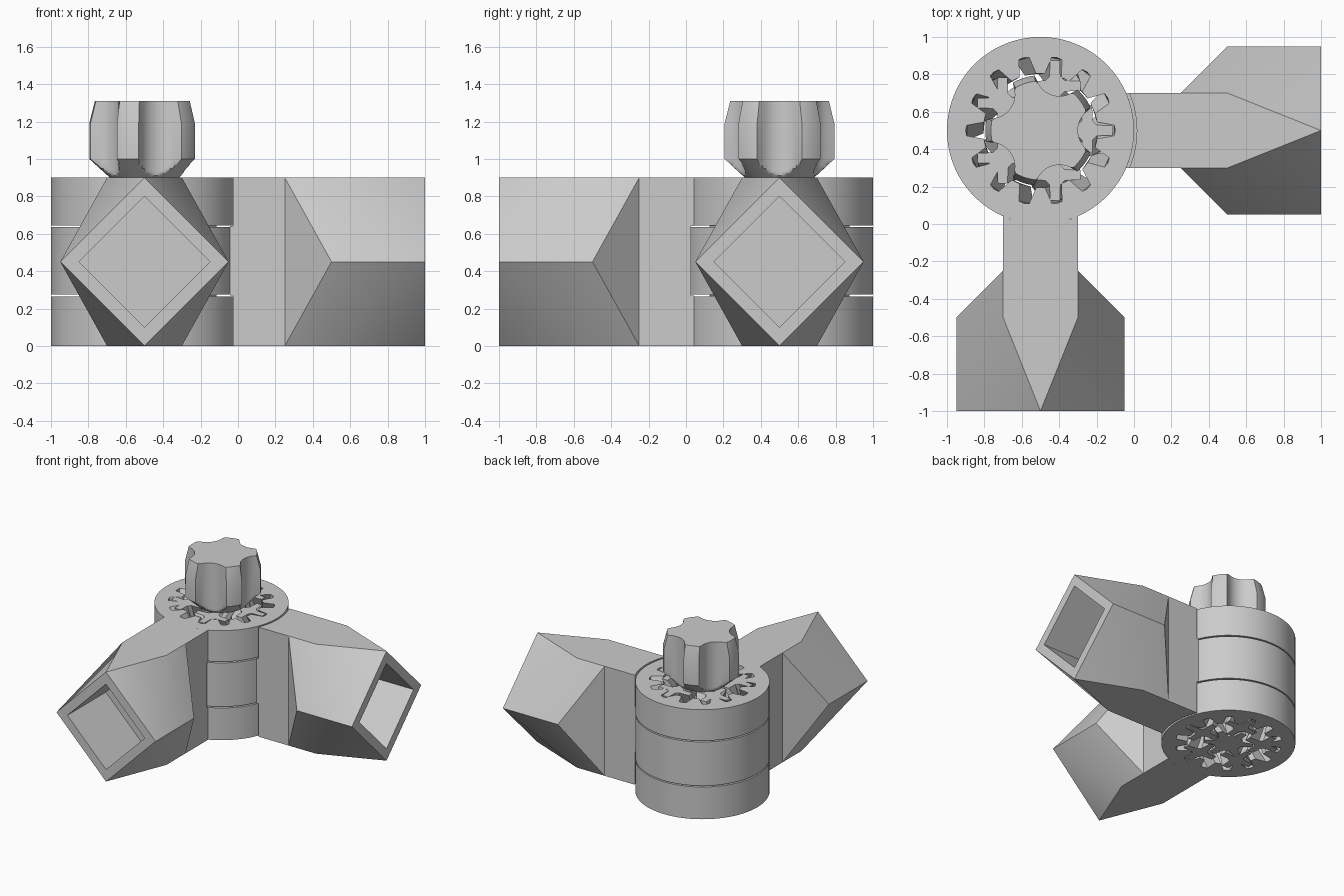
import bpy, bmesh
from math import sin, cos, pi, tau, sqrt, radians
from mathutils import Matrix, Vector

cube = bpy.data.objects.get("Cube")
if cube:
    bpy.data.objects.remove(cube, do_unlink=True)

HINGE = Vector((-0.5, 0.5, 0))        # pivot axis
HEIGHT = 0.9
RING_TEETH, PLANET_TEETH, SUN_TEETH, PLANETS = 14, 4, 6, 5
TWIST = 0.2                           # herringbone twist at the ring
LEVELS = [0, 0.135, 0.27, 0.455, 0.64, 0.77, HEIGHT]

grey = bpy.data.materials.new("plain_grey")
grey.use_nodes = True
grey.diffuse_color = (0.6, 0.6, 0.6, 1)
grey.node_tree.nodes["Principled BSDF"].inputs["Base Color"].default_value = (0.6, 0.6, 0.6, 1)


def finish(name, bm, turn=0.0, offset=(0, 0, 0)):
    """Turn a bmesh about the pivot and make it a shaded object."""
    bmesh.ops.recalc_face_normals(bm, faces=bm.faces)
    bm.transform(Matrix.Translation(HINGE) @ Matrix.Rotation(turn, 4, "Z") @ Matrix.Translation(offset))
    mesh = bpy.data.meshes.new(name)
    bm.to_mesh(mesh)
    bm.free()
    mesh.materials.append(grey)
    obj = bpy.data.objects.new(name, mesh)
    bpy.context.collection.objects.link(obj)
    bpy.ops.object.select_all(action="DESELECT")
    obj.select_set(True)
    bpy.context.view_layer.objects.active = obj
    bpy.ops.object.shade_smooth_by_angle(angle=radians(30))
    return obj


def loft(loops, wrap=False):
    """Skin equal-length loops; cap the ends, or wrap round to the first loop."""
    bm = bmesh.new()
    rows = [[bm.verts.new(p) for p in loop] for loop in loops]
    pairs = list(zip(rows, rows[1:]))
    if wrap:
        pairs.append((rows[-1], rows[0]))
    else:
        bm.faces.new(rows[0])
        bm.faces.new(rows[-1])
    for a, b in pairs:
        for i in range(len(a)):
            j = (i + 1) % len(a)
            bm.faces.new((a[i], a[j], b[j], b[i]))
    return bm


def polar(pairs, z, spin=0.0):
    return [(r * cos(a + spin), r * sin(a + spin), z) for r, a in pairs]


def teeth(count, pattern, phase=0.0):
    """Repeat a (radius, pitch fraction) tooth pattern round a circle."""
    return [(r, phase + (k + f) * tau / count) for k in range(count) for r, f in pattern]


def gear(name, count, root, tip, phase, ratio, offset=(0, 0, 0)):
    outline = teeth(count, [(root, -0.32), (tip, -0.12), (tip, 0.12), (root, 0.32)], phase)
    loops = [polar(outline, z, TWIST * ratio * (i % 2)) for i, z in enumerate(LEVELS)]
    finish(name, loft(loops), offset=offset)


# Stacked internal ring gears
gap = [(0.305, -0.5), (0.305, -0.33), (0.395, -0.16), (0.4, 0), (0.395, 0.16), (0.305, 0.33)]
inner = teeth(RING_TEETH, gap)
outer = [(0.5, a) for r, a in inner]
for name, low, high in (("lower_ring", 0, 0.265), ("middle_ring", 0.275, 0.635), ("upper_ring", 0.645, HEIGHT)):
    finish(name, loft([polar(outer, low), polar(outer, high), polar(inner, high),
                       polar(inner, (low + high) / 2, TWIST), polar(inner, low)], wrap=True))

# Planet gears and sun gear
for k in range(PLANETS):
    a = k * tau / PLANETS
    gear(f"planet_gear_{k + 1}", PLANET_TEETH, 0.06, 0.138, -2.5 * a,
         RING_TEETH / PLANET_TEETH, (0.25 * cos(a), 0.25 * sin(a), 0))
gear("sun_gear", SUN_TEETH, 0.108, 0.185, pi / SUN_TEETH, -RING_TEETH / SUN_TEETH)


# Fluted knob
def knob_radius(limit, angle):
    """Radius limited by five round flutes."""
    step = tau / 5
    d = (angle + step / 2) % step - step / 2
    reach, size = 0.33, 0.13
    inside = size ** 2 - (reach * sin(d)) ** 2
    return min(limit, reach * cos(d) - sqrt(inside)) if inside > 0 else limit


cone = [(HEIGHT + 0.0125 * i, 0.185 + 0.01375 * i) for i in range(9)]
sections = cone + [(1.19, 0.295), (1.31, 0.265)]
angles = [tau * i / 120 for i in range(120)]
finish("knob", loft([polar([(knob_radius(r, a), a) for a in angles], z) for z, r in sections]))


# Arms: a bar with stepped concave root, then a diamond socket head
def bar(name, low, high, radius, turn):
    arc = [(sqrt(radius ** 2 - s ** 2), s) for s in (-0.2 + 0.04 * i for i in range(11))]
    plan = arc + [(0.75, 0.2), (0.75, -0.2)]
    finish(name, loft([[(x, y, z) for x, y in plan] for z in (low, high)]), turn)


def head(name, turn):
    bm = bmesh.new()
    mid = HEIGHT / 2
    for s in (-1, 1):
        for d in (0.75, 1.0):
            for z in (0, HEIGHT):
                bm.verts.new((d, 0.2 * s, z))
        for d in (1.0, 1.5):
            bm.verts.new((d, mid * s, mid))
        bm.verts.new((1.5, 0, mid + mid * s))
    bmesh.ops.convex_hull(bm, input=bm.verts)
    bmesh.ops.dissolve_limit(bm, angle_limit=0.01, verts=bm.verts, edges=bm.edges)
    bmesh.ops.recalc_face_normals(bm, faces=bm.faces)
    # sink the square socket into the end face
    end = max(bm.faces, key=lambda f: f.calc_center_median().x)
    bmesh.ops.inset_individual(bm, faces=[end], thickness=0.099)
    end = max((f for f in bm.faces if f.normal.x > 0.9), key=lambda f: -abs(f.calc_center_median().y) - abs(f.calc_center_median().z - mid))
    sunk = bmesh.ops.extrude_discrete_faces(bm, faces=[end])["faces"][0]
    bmesh.ops.translate(bm, verts=sunk.verts, vec=(-0.5, 0, 0))
    finish(name, bm, turn)


for side, turn, joined in (("left", 0, ("middle",)), ("front", -pi / 2, ("lower", "upper"))):
    for part, low, high in (("lower", 0, 0.27), ("middle", 0.27, 0.64), ("upper", 0.64, HEIGHT)):
        fixed = part in joined
        bar(f"{side}_arm_{part}_bar", low, high, 0.5 if fixed else 0.515, turn)
    head(f"{side}_arm_head", turn)
